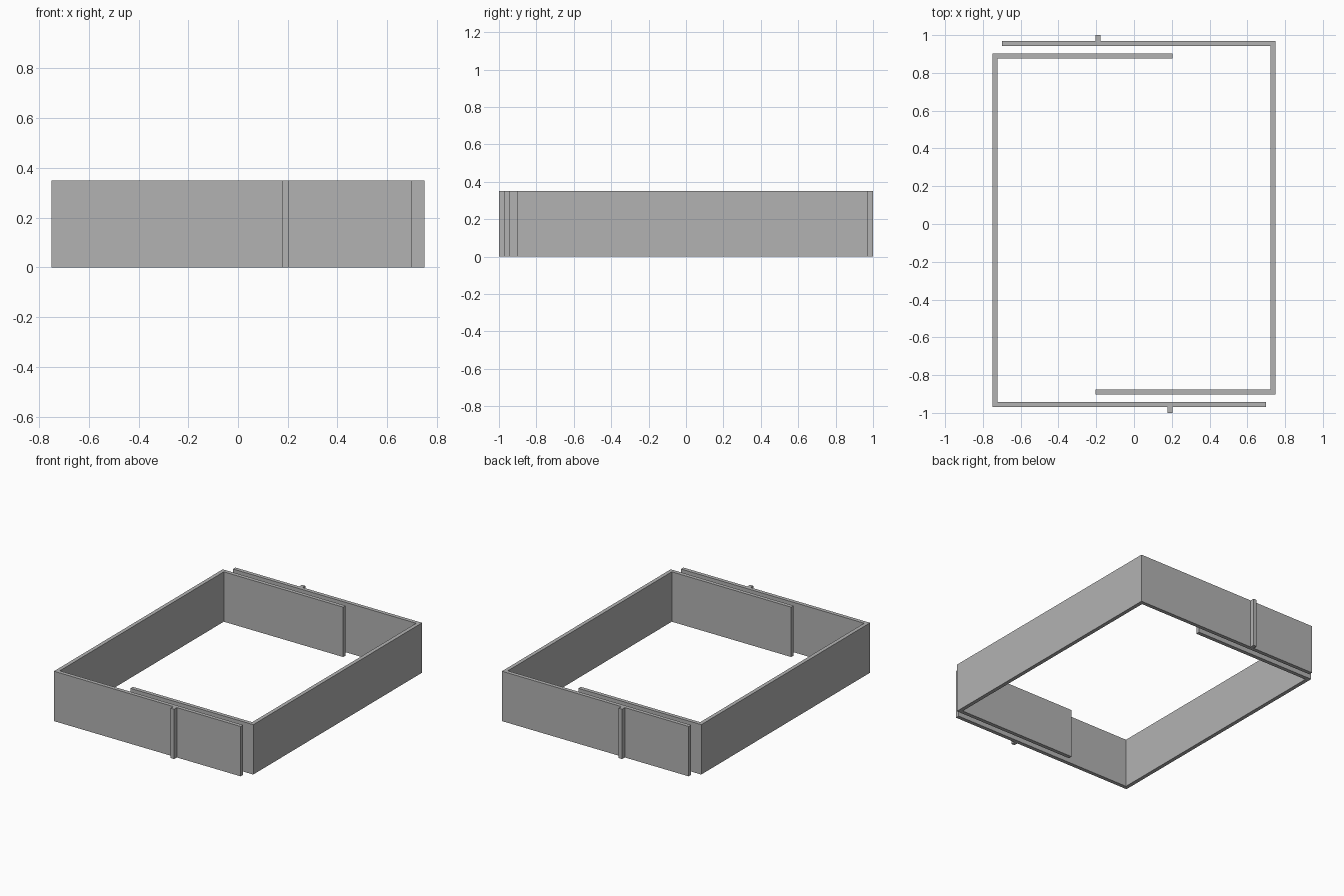
import bpy, bmesh, math
from mathutils import Matrix

if "Cube" in bpy.data.objects:
    bpy.data.objects.remove(bpy.data.objects["Cube"])

HEIGHT = 0.35

grey = bpy.data.materials.new("plain grey")
grey.diffuse_color = (0.45, 0.45, 0.45, 1)
grey.use_nodes = True
grey.node_tree.nodes["Principled BSDF"].inputs["Base Color"].default_value = grey.diffuse_color

# Plan outline of one bracket: U-shaped wall with a small rib on its long arm
OUTLINE = [
    (0.204, 0.902), (-0.75, 0.902), (-0.75, -0.97),
    (0.178, -0.97), (0.178, -1.0), (0.204, -1.0), (0.204, -0.97),
    (0.70, -0.97), (0.70, -0.943), (-0.723, -0.943),
    (-0.723, 0.875), (0.204, 0.875),
]


def bracket(name, angle):
    """Extrude the outline upwards and turn it about the centre."""
    bm = bmesh.new()
    base = bm.faces.new([bm.verts.new((x, y, 0)) for x, y in OUTLINE])
    top = bmesh.ops.extrude_face_region(bm, geom=[base], use_keep_orig=True)
    verts = [v for v in top["geom"] if isinstance(v, bmesh.types.BMVert)]
    bmesh.ops.translate(bm, verts=verts, vec=(0, 0, HEIGHT))
    bmesh.ops.transform(bm, matrix=Matrix.Rotation(angle, 4, "Z"), verts=bm.verts)
    bmesh.ops.recalc_face_normals(bm, faces=bm.faces)
    mesh = bpy.data.meshes.new(name)
    bm.to_mesh(mesh)
    bm.free()
    mesh.materials.append(grey)
    bpy.context.collection.objects.link(bpy.data.objects.new(name, mesh))


# Two identical interlocking halves
bracket("left_bracket", 0)
bracket("right_bracket", math.pi)
